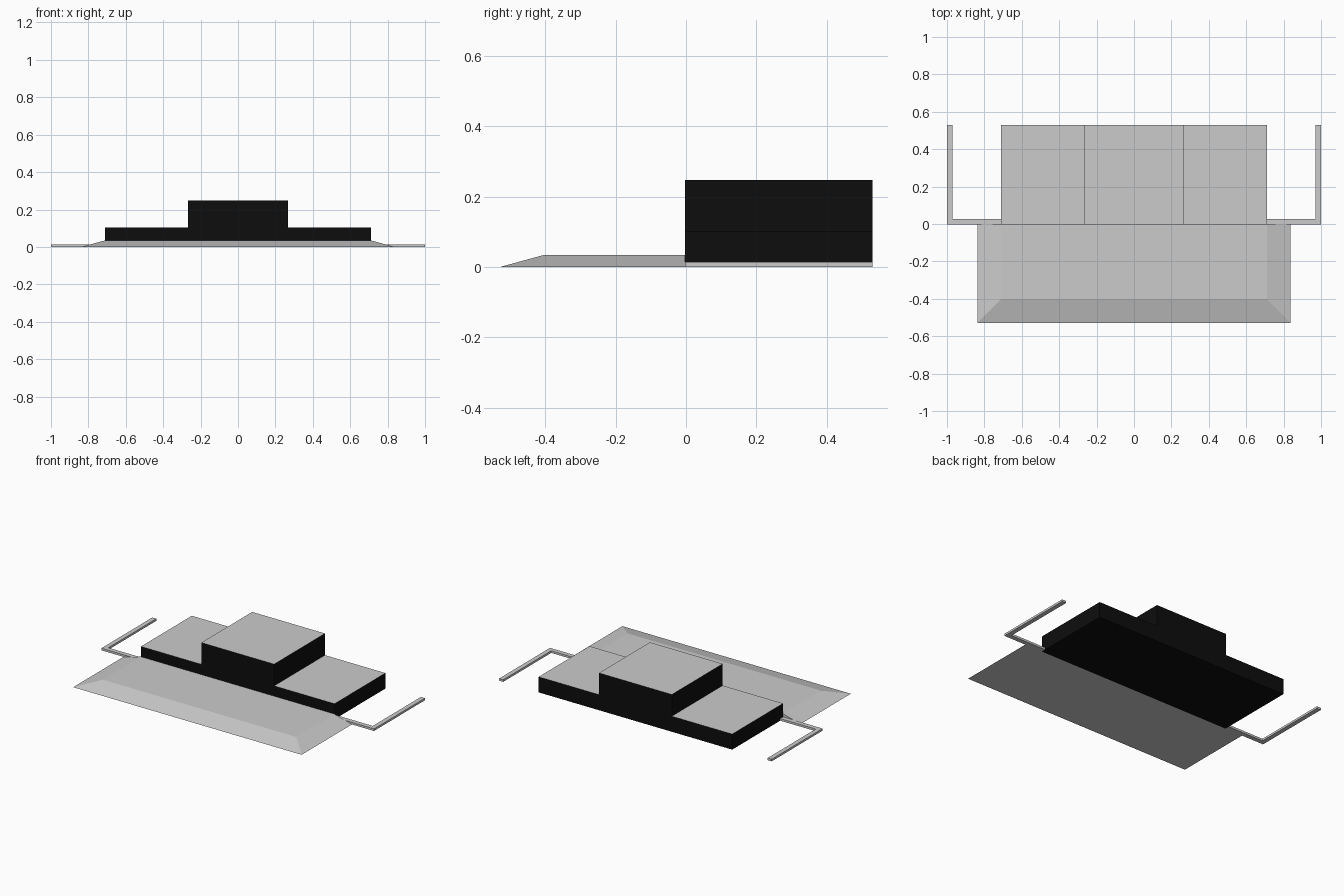
import bpy, bmesh

cube = bpy.data.objects.get("Cube")
if cube:
    bpy.data.objects.remove(cube, do_unlink=True)


def material(name, rgb):
    m = bpy.data.materials.new(name)
    m.use_nodes = True
    m.diffuse_color = (*rgb, 1)
    m.node_tree.nodes["Principled BSDF"].inputs["Base Color"].default_value = (*rgb, 1)
    return m


GREY = material("light grey", (0.6, 0.6, 0.6))
BLACK = material("black", (0.004, 0.004, 0.004))

BACK, SPLIT, FRONT = 0.53, -0.003, -0.53


def extrude_outline(name, outline, offset, mats):
    """Extrude a planar outline along an offset into a closed solid."""
    bm = bmesh.new()
    face = bm.faces.new([bm.verts.new(p) for p in outline])
    out = bmesh.ops.extrude_face_region(bm, geom=[face], use_keep_orig=True)
    moved = [v for v in out["geom"] if isinstance(v, bmesh.types.BMVert)]
    bmesh.ops.translate(bm, verts=moved, vec=offset)
    bmesh.ops.recalc_face_normals(bm, faces=bm.faces)
    mesh = bpy.data.meshes.new(name)
    bm.to_mesh(mesh)
    bm.free()
    for m in mats:
        mesh.materials.append(m)
    obj = bpy.data.objects.new(name, mesh)
    bpy.context.collection.objects.link(obj)
    return obj


# Stepped block: black walls and underside, grey tops
half = [(0.71, 0), (0.71, 0.103), (0.267, 0.103), (0.267, 0.247)]
profile = half + [(-x, z) for x, z in reversed(half)]
block = extrude_outline("stepped_block", [(x, SPLIT, z) for x, z in profile],
                        (0, BACK - SPLIT, 0), [BLACK, GREY])
for f in block.data.polygons:
    f.material_index = 1 if f.normal.z > 0.5 else 0

# Front apron: low slab bevelled on the front and both sides
W, SLOPE, H = 0.838, 0.128, 0.035
apron = extrude_outline("front_apron",
                        [(-W, FRONT, 0), (W, FRONT, 0), (W, SPLIT, 0), (-W, SPLIT, 0)],
                        (0, 0, H), [GREY])
for v in apron.data.vertices:
    if v.co.z > H / 2:
        v.co.x -= SLOPE if v.co.x > 0 else -SLOPE
        if v.co.y < -0.1:
            v.co.y += SLOPE

# L-shaped side rails
T = 0.03
for side, s in (("left", 1), ("right", -1)):
    path = [(0.71, SPLIT), (1, SPLIT), (1, BACK), (1 - T, BACK),
            (1 - T, SPLIT + T), (0.71, SPLIT + T)]
    extrude_outline(side + "_rail", [(s * x, y, 0) for x, y in path],
                    (0, 0, 0.014), [GREY])
